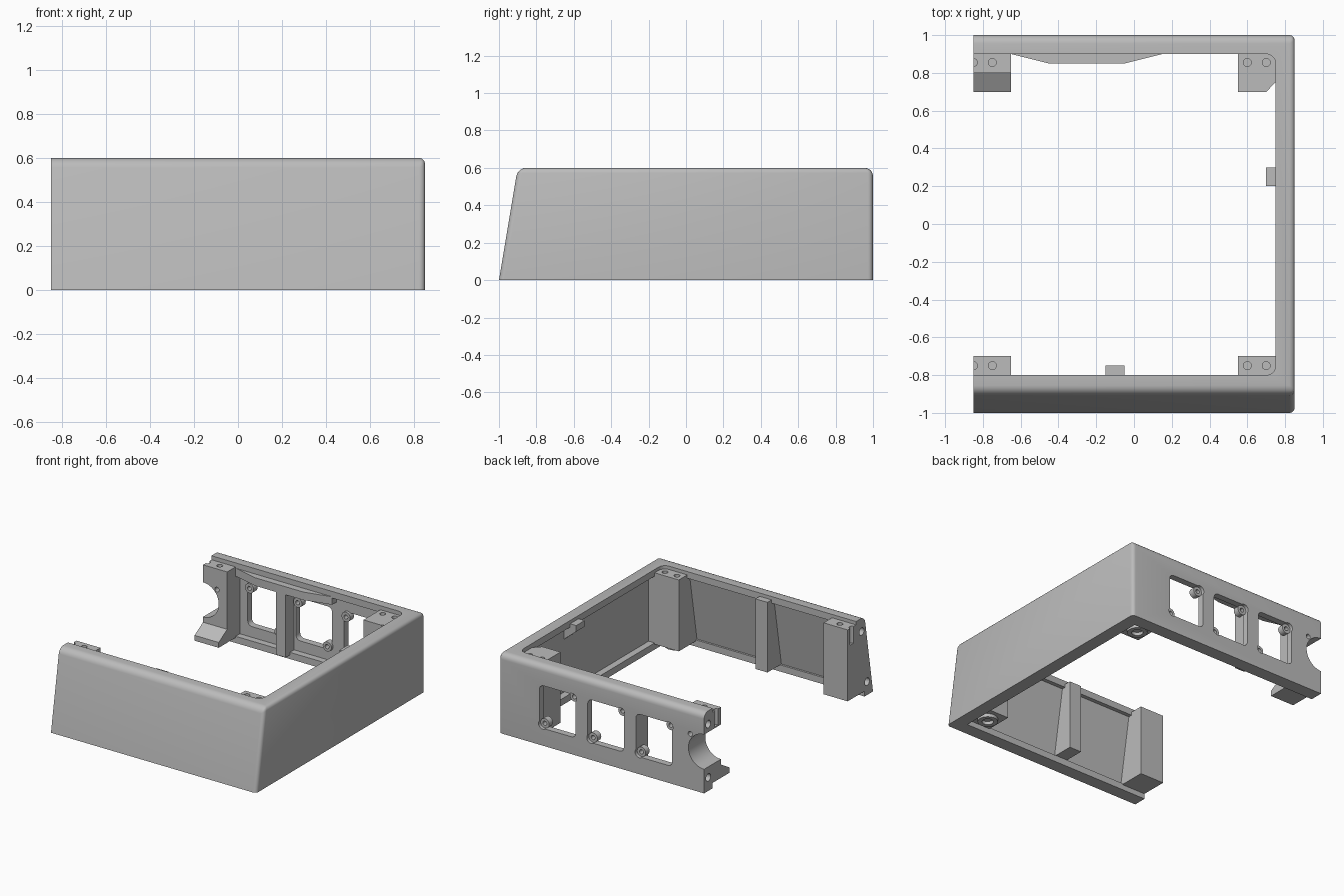
import bpy, bmesh, math
from mathutils import Vector

cube = bpy.data.objects.get("Cube")
if cube:
    bpy.data.objects.remove(cube, do_unlink=True)

grey = bpy.data.materials.new("plain_grey")
grey.use_nodes = True
GREY = (0.5, 0.5, 0.5, 1)
grey.diffuse_color = GREY
grey.node_tree.nodes["Principled BSDF"].inputs["Base Color"].default_value = GREY


def prism(name, axis, profile, a, b):
    """Extrude a profile along an axis: x takes (y, z), y takes (x, z), z takes (x, y)."""
    place = {"x": lambda u, v, t: (t, u, v),
             "y": lambda u, v, t: (u, t, v),
             "z": lambda u, v, t: (u, v, t)}[axis]
    bm = bmesh.new()
    face = bm.faces.new([bm.verts.new(place(u, v, a)) for u, v in profile])
    out = bmesh.ops.extrude_face_region(bm, geom=[face])
    moved = [g for g in out["geom"] if isinstance(g, bmesh.types.BMVert)]
    bmesh.ops.translate(bm, verts=moved, vec=Vector(place(0, 0, b - a)))
    bmesh.ops.recalc_face_normals(bm, faces=bm.faces)
    mesh = bpy.data.meshes.new(name)
    bm.to_mesh(mesh)
    bm.free()
    mesh.materials.append(grey)
    ob = bpy.data.objects.new(name, mesh)
    bpy.context.collection.objects.link(ob)
    return ob


def rect(u0, v0, u1, v1, r=0):
    if not r:
        return [(u0, v0), (u1, v0), (u1, v1), (u0, v1)]
    pts = []
    corners = [(u1 - r, v1 - r), (u0 + r, v1 - r), (u0 + r, v0 + r), (u1 - r, v0 + r)]
    for q, (cu, cv) in enumerate(corners):
        for k in range(6):
            t = math.pi / 2 * (q + k / 5)
            pts.append((cu + r * math.cos(t), cv + r * math.sin(t)))
    return pts


def circle(u, v, r, n=24):
    return [(u + r * math.cos(2 * math.pi * k / n), v + r * math.sin(2 * math.pi * k / n))
            for k in range(n)]


def apply(ob, mod):
    bpy.context.view_layer.objects.active = ob
    bpy.ops.object.modifier_apply(modifier=mod.name)


def cut(targets, cutter):
    cutter.hide_render = True
    for ob in targets:
        mod = ob.modifiers.new("cut", "BOOLEAN")
        mod.operation = "DIFFERENCE"
        mod.solver = "EXACT"
        mod.object = cutter
        apply(ob, mod)
    bpy.data.objects.remove(cutter, do_unlink=True)


# Outer block with sloping front and rounded outer edges
shell = prism("wall_shell", "x", [(-1, 0), (1, 0), (1, 0.6), (-0.9, 0.6)], -0.85, 0.85)
bm = bmesh.new()
bm.from_mesh(shell.data)
weight = bm.edges.layers.float.new("bevel_weight_edge")
for e in bm.edges:
    p, q = e.verts[0].co, e.verts[1].co
    if p.z > 0.5 and q.z > 0.5 and abs(p.x - q.x) > 1:
        e[weight] = 1
    elif p.x > 0.8 and q.x > 0.8 and max(p.z, q.z) > 0.5:
        e[weight] = 0.6
bm.to_mesh(shell.data)
bm.free()
bevel = shell.modifiers.new("round", "BEVEL")
bevel.limit_method = "WEIGHT"
bevel.width = 0.045
bevel.segments = 5
apply(shell, bevel)

# Open middle: top rim, thinner walls below it, bottom ledge
cut([shell], prism("rim_cutter", "z", rect(-1, -0.8, 0.75, 0.9, 0.05), 0.5, 0.7))
cut([shell], prism("middle_cutter", "x",
                   [(-0.915, 0.05), (0.95, 0.05), (0.95, 0.55), (-0.83, 0.55)], -1, 0.8))
cut([shell], prism("base_cutter", "z", rect(-1, -0.9, 0.75, 0.9), -0.1, 0.1))

# Corner posts
front_post = [(-0.7, 0.04), (-0.7, 0.575), (-0.84, 0.575), (-0.95, 0.04)]
foot_post = [(0.98, 0.04), (0.7, 0.04), (0.7, 0.08), (0.8, 0.14), (0.8, 0.57), (0.98, 0.57)]
posts = {
    "front_left": prism("front_left_post", "x", front_post, 0.55, 0.82),
    "front_right": prism("front_right_post", "x", front_post, -0.85, -0.65),
    "back_right": prism("back_right_post", "x", foot_post, -0.85, -0.65),
    "back_left": prism("back_left_post", "z", [(0.55, 0.7), (0.7, 0.7), (0.75, 0.75),
                       (0.82, 0.75), (0.82, 0.97), (0.55, 0.97)], 0.04, 0.57),
}

# Paired screw holes in the post tops
for key, post in posts.items():
    y = -0.75 if key.startswith("front") else 0.855
    for x in ((0.6, 0.7) if key.endswith("left") else (-0.85, -0.75)):
        cut([post], prism("screw_cutter", "z", circle(x, y, 0.021), 0.45, 0.7))

# Joining screw holes in the open ends of the walls
for key, y, z in (("back_right", 0.95, 0.5), ("back_right", 0.95, 0.1),
                  ("front_right", -0.865, 0.5), ("front_right", -0.93, 0.1)):
    cut([shell, posts[key]], prism("end_hole_cutter", "x", circle(y, z, 0.028), -0.9, -0.72))

# Half-round cable opening and its fixing hole
cut([shell, posts["back_right"]],
    prism("cable_cutter", "y", circle(-0.85, 0.31, 0.13, 48), 0.6, 1.1))
cut([shell, posts["back_right"]],
    prism("fixing_cutter", "y", circle(-0.735, 0.415, 0.018), 0.6, 1.1))

# Three windows in the back wall with screw lugs on opposite corners
for i, x in enumerate((0.365, -0.035, -0.435)):
    cut([shell], prism("window_cutter", "y", rect(x - 0.15, 0.13, x + 0.15, 0.45, 0.035), 0.8, 1.1))
    for side in (-1, 1):
        lx, lz = x + side * 0.122, 0.29 - side * 0.132
        cut([shell], prism("lug_cutter", "y", circle(lx, lz, 0.035), 0.8, 1.1))
        lug = prism(f"window_{i + 1}_lug_{'right' if side < 0 else 'left'}", "y",
                    circle(lx, lz, 0.036), 0.93, 0.975)
        cut([lug], prism("lug_hole_cutter", "y", circle(lx, lz, 0.016), 0.8, 1.1))

# Ribs, lid support and side bracket
prism("front_rib", "x", [(-0.75, 0.05), (-0.75, 0.575), (-0.84, 0.575), (-0.95, 0.05)], -0.15, -0.05)
prism("back_rib", "x", rect(0.85, 0.03, 0.97, 0.53), -0.28, -0.2)
prism("lid_support", "z", [(-0.65, 0.97), (-0.65, 0.9), (-0.45, 0.85), (-0.05, 0.85),
                           (0.15, 0.9), (0.15, 0.97)], 0.5, 0.56)
prism("side_bracket", "y", [(0.7, 0.575), (0.82, 0.575), (0.82, 0.43), (0.7, 0.53)], 0.2, 0.3)

# Round feet under the closed-end posts
for name, y in (("front_foot", -0.8), ("back_foot", 0.81)):
    foot = prism(name, "z", circle(0.65, y, 0.07, 32), 0.015, 0.05)
    cut([foot], prism("foot_hole_cutter", "z", circle(0.65, y, 0.04), -0.1, 0.1))

# Smooth the rounded surfaces, keep hard edges
for ob in bpy.context.collection.objects:
    if ob.type == "MESH" and ob.data.materials and ob.data.materials[0] == grey:
        bpy.ops.object.select_all(action="DESELECT")
        ob.select_set(True)
        bpy.context.view_layer.objects.active = ob
        bpy.ops.object.shade_smooth_by_angle(angle=math.radians(30))
